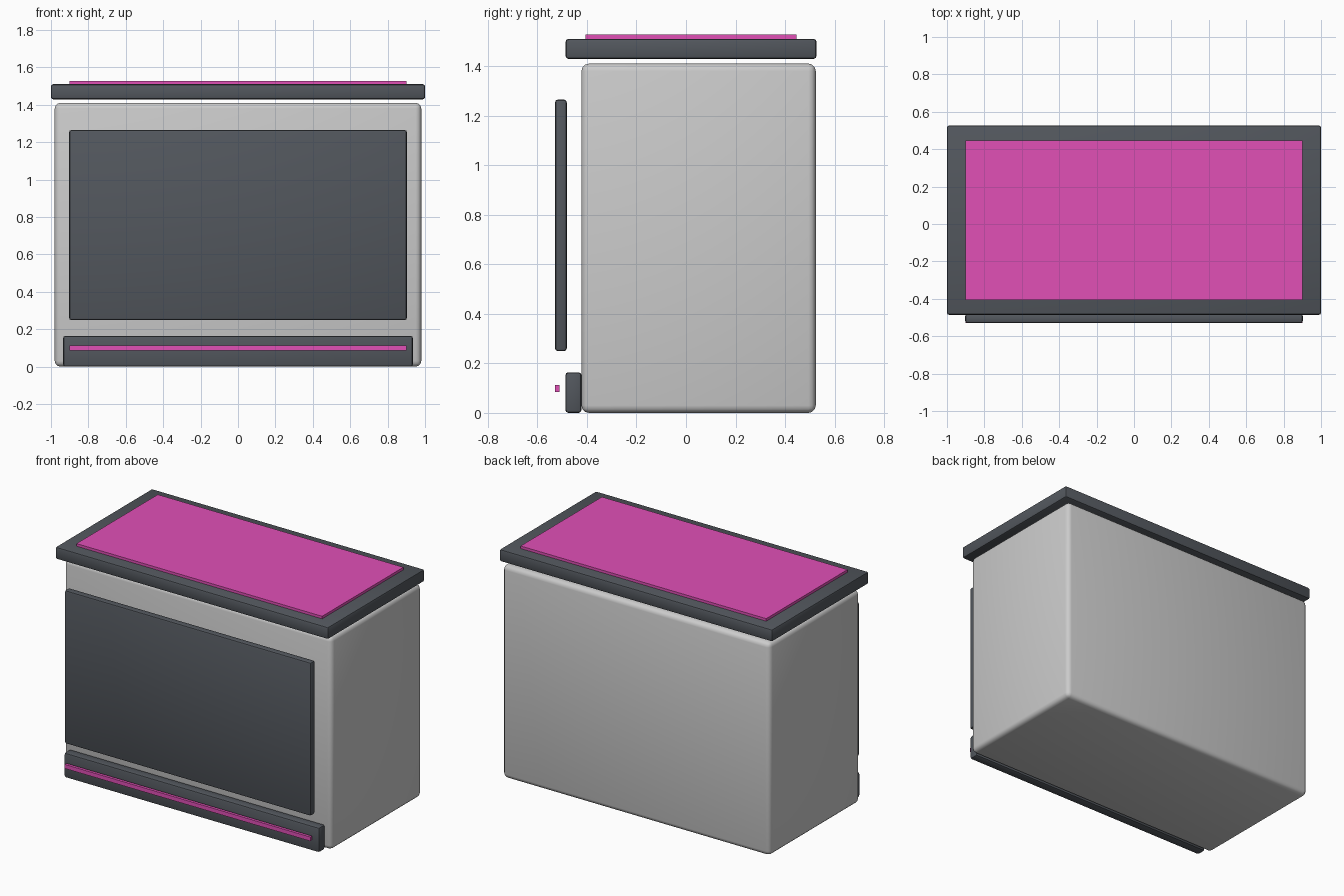
import bpy
import bmesh
from mathutils import Vector

if "Cube" in bpy.data.objects:
    bpy.data.objects.remove(bpy.data.objects["Cube"])


def material(name, color):
    m = bpy.data.materials.new(name)
    m.diffuse_color = color
    m.use_nodes = True
    m.node_tree.nodes["Principled BSDF"].inputs["Base Color"].default_value = m.diffuse_color
    return m


slate = material("slate", (0.085, 0.095, 0.11, 1))
pink = material("pink", (0.75, 0.08, 0.47, 1))


def block(name, lo, hi, bevel=0.0, segments=3, mat=None):
    """Box between two corners with an optional rounded edge."""
    lo, hi = Vector(lo), Vector(hi)
    bm = bmesh.new()
    bmesh.ops.create_cube(bm, size=1)
    bmesh.ops.scale(bm, vec=hi - lo, verts=bm.verts)
    me = bpy.data.meshes.new(name)
    bm.to_mesh(me)
    bm.free()
    ob = bpy.data.objects.new(name, me)
    ob.location = (lo + hi) / 2
    bpy.context.collection.objects.link(ob)
    if mat:
        me.materials.append(mat)
    if bevel:
        mod = ob.modifiers.new("rounded_edges", 'BEVEL')
        mod.width = bevel
        mod.segments = segments
        bpy.ops.object.select_all(action='DESELECT')
        ob.select_set(True)
        bpy.context.view_layer.objects.active = ob
        bpy.ops.object.modifier_apply(modifier=mod.name)
        bpy.ops.object.shade_smooth_by_angle()
    return ob


# Main cabinet
block("cabinet_body", (-0.98, -0.422, 0), (0.98, 0.524, 1.41), 0.03)

# Overhanging lid, floating just above the cabinet, with a coloured inlay
block("lid", (-1, -0.486, 1.429), (1, 0.527, 1.51), 0.012, 2, slate)
block("lid_inlay", (-0.9, -0.405, 1.505), (0.9, 0.446, 1.527), 0, 1, pink)

# Front door panel, standing proud of the cabinet
block("front_panel", (-0.903, -0.529, 0.249), (0.903, -0.481, 1.265), 0.012, 2, slate)

# Kick plate and accent strip in front of it
block("kick_plate", (-0.935, -0.487, 0), (0.935, -0.422, 0.164), 0.012, 2, slate)
block("accent_strip", (-0.9, -0.529, 0.085), (0.9, -0.51, 0.112), 0, 1, pink)
